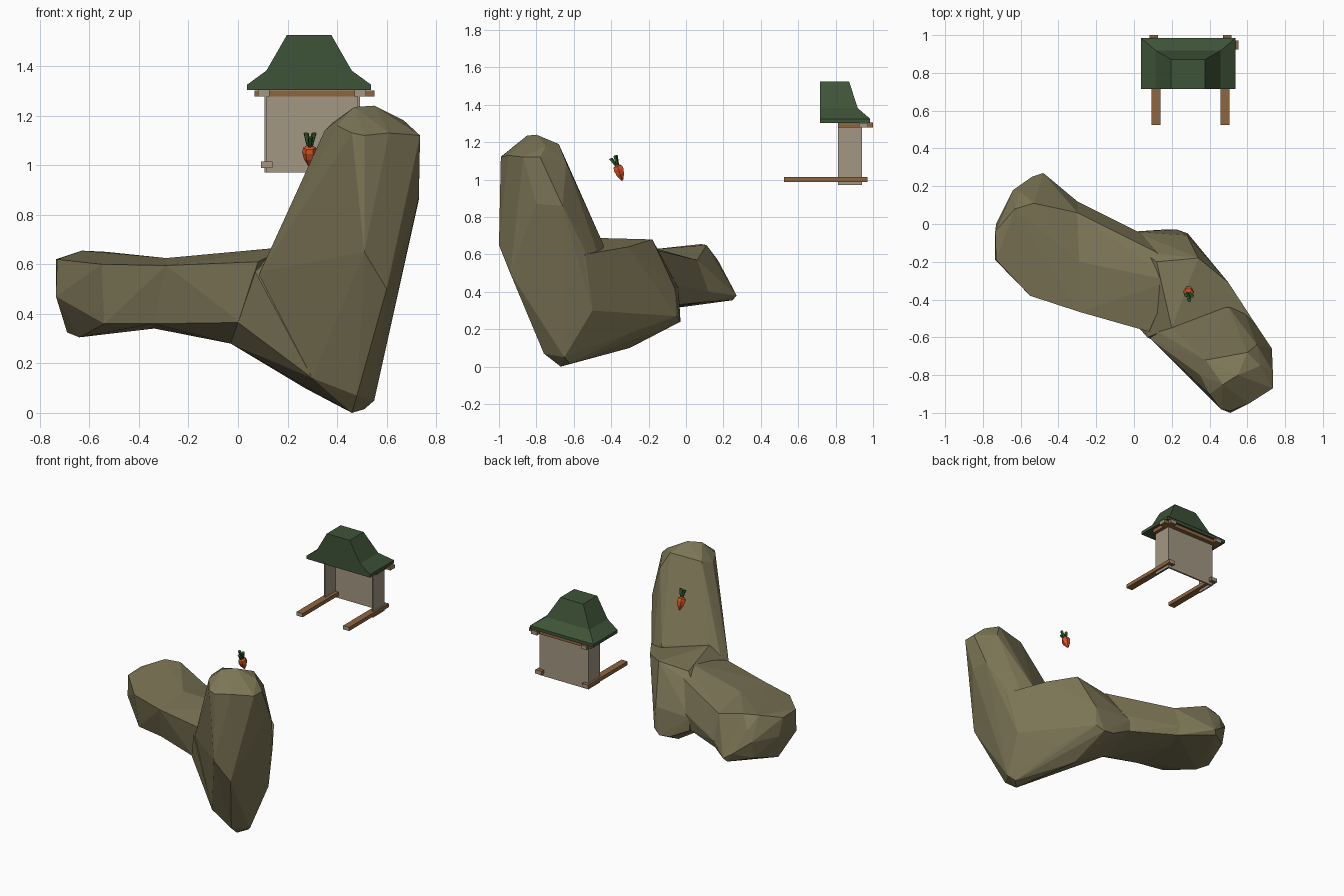
import bpy, bmesh, math
from mathutils import Matrix

if "Cube" in bpy.data.objects:
    bpy.data.objects.remove(bpy.data.objects["Cube"])


def material(name, rgb):
    m = bpy.data.materials.new(name)
    lin = [((c / 255 + 0.055) / 1.055) ** 2.4 for c in rgb]
    m.diffuse_color = (*lin, 1)
    m.use_nodes = True
    m.node_tree.nodes["Principled BSDF"].inputs["Base Color"].default_value = m.diffuse_color
    return m


STONE = material("olive stone", (123, 116, 85))
ROOF = material("roof green", (63, 83, 56))
WALL = material("plaster grey", (162, 151, 131))
WOOD = material("beam brown", (143, 101, 64))
ORANGE = material("carrot orange", (218, 84, 38))
LEAF = material("leaf green", (54, 102, 50))


def finish(name, bm, *mats):
    bmesh.ops.recalc_face_normals(bm, faces=bm.faces)
    me = bpy.data.meshes.new(name)
    bm.to_mesh(me)
    bm.free()
    for m in mats:
        me.materials.append(m)
    ob = bpy.data.objects.new(name, me)
    bpy.context.collection.objects.link(ob)
    return ob


def hull(name, pts, mat):
    bm = bmesh.new()
    vs = [bm.verts.new(p) for p in pts]
    r = bmesh.ops.convex_hull(bm, input=vs)
    junk = {v for v in r["geom_interior"] + r["geom_unused"]
            if isinstance(v, bmesh.types.BMVert)}
    bmesh.ops.delete(bm, geom=list(junk), context='VERTS')
    return finish(name, bm, mat)


def box(name, x, y, z, mat, end_axis=None):
    """Box between ranges; the two faces along end_axis get the cut-end colour."""
    bm = bmesh.new()
    bmesh.ops.create_cube(bm, size=1)
    for v in bm.verts:
        v.co = [(a + b) / 2 + c * (b - a) for (a, b), c in zip((x, y, z), v.co)]
    bm.normal_update()
    if end_axis is not None:
        for f in bm.faces:
            f.material_index = int(abs(f.normal[end_axis]) > 0.9)
        return finish(name, bm, mat, WALL)
    return finish(name, bm, mat)


# --- Boulder: faceted lumps fused into one rock ---
tower = [(.35, -.8, 1.14), (.38, -.72, 1.17), (.40, -.9, 1.16), (.46, -.98, 1.13),
         (.51, -.99, 1.12), (.47, -.85, 1.235), (.55, -.8, 1.24), (.61, -.95, 1.13),
         (.67, -.75, 1.18), (.60, -.68, 1.19), (.65, -.64, 1.09), (.735, -.78, 1.12),
         (.735, -.87, 1.12), (.73, -.66, .86), (.73, -.8, .87), (.63, -.8, .49),
         (.51, -1.0, .65), (.6, -.94, .5), (.5, -.44, .65), (.58, -.46, .57),
         (.65, -.54, .62), (.2, -.55, .69), (.09, -.61, .57), (.46, -.67, 0),
         (.51, -.62, .015), (.55, -.65, .05), (.48, -.76, .07), (.3, -.72, .14),
         (.59, -.5, .3), (.01, -.5, .365)]
base = [(.34, -.18, .68), (.2, -.55, .69), (.5, -.31, .64), (.12, -.2, .66),
        (.07, -.6, .57), (0, -.52, .365), (-.03, -.35, .28), (0, -.04, .33),
        (0, -.04, .42), (.15, -.03, .25), (.23, -.03, .24), (.285, -.05, .27),
        (.28, -.06, .42), (.05, -.15, .6), (.27, -.3, .10), (.4, -.3, .18),
        (.46, -.67, 0), (.51, -.62, .015), (.55, -.65, .05), (.58, -.46, .57),
        (.65, -.54, .6), (.3, -.72, .14), (.59, -.5, .3)]
waist = [(-.29, -.2, .625), (-.29, -.465, .595), (-.34, -.38, .36), (-.36, -.05, .345),
         (-.3, .12, .40), (-.3, .06, .57), (-.3, .1, .345)]
arm_end = [(-.735, -.04, .62), (-.735, -.19, .47), (-.73, -.19, .62), (-.55, -.38, .60),
           (-.54, -.34, .36), (-.64, -.12, .305), (-.69, -.05, .325), (-.73, 0, .5),
           (-.64, .18, .5), (-.64, .15, .38), (-.6, .17, .57), (-.54, .25, .42),
           (-.48, .27, .38), (-.5, .25, .355), (-.63, .08, .655), (-.53, .11, .65)]
arm_root = [(0, -.05, .33), (.04, -.05, .44), (.2, -.3, .67), (.08, -.57, .61),
            (.01, -.52, .365), (-.03, -.35, .28), (.12, -.15, .62)]
rock = hull("boulder", tower, STONE)
for pts in (base, waist + arm_root, waist + arm_end):
    part = hull("boulder_lump", pts, STONE)
    mod = rock.modifiers.new("fuse", 'BOOLEAN')
    mod.operation, mod.solver, mod.object = 'UNION', 'EXACT', part
    bpy.context.view_layer.objects.active = rock
    bpy.ops.object.modifier_apply(modifier=mod.name)
    bpy.data.objects.remove(part)

# --- Flared half roof: stacked rings (half width, back y, z), flat front ---
CX, FRONT = .287, .716
bm = bmesh.new()
rings = []
for w, back, z in [(.25, .985, 1.303), (.25, .985, 1.325), (.172, .918, 1.382), (.09, .872, 1.525)]:
    rings.append([bm.verts.new(p) for p in ((CX - w, FRONT, z), (CX + w, FRONT, z),
                                            (CX + w, back, z), (CX - w, back, z))])
for lo, hi in zip(rings, rings[1:]):
    for i in range(4):
        j = (i + 1) % 4
        bm.faces.new((lo[i], lo[j], hi[j], hi[i]))
bm.faces.new(rings[0])
bm.faces.new(rings[-1])
finish("roof", bm, ROOF)

# --- Walls: back and two short sides, open at the front ---
ZW = (.970, 1.303)
box("back_wall", (.107, .493), (.93, .942), ZW, WALL)
box("left_wall", (.107, .117), (.812, .935), ZW, WALL)
box("right_wall", (.483, .493), (.812, .935), ZW, WALL)

# --- Beams with pale cut ends ---
box("eave_beam", (.067, .552), (.924, .972), (1.278, 1.302), WOOD, 0)
for side, s in (("left", -1), ("right", 1)):
    xl = CX - .002 + s * .183 + .014
    box(side + "_floor_beam", (xl - .024, xl + .024), (.525, .97), (.988, 1.014), WOOD, 1)
    xu = CX - .002 + s * .195 + .014
    box(side + "_roof_beam", (xu - .023, xu + .023), (.812, 1.0), (1.278, 1.304), WOOD, 1)

# --- Carrot: lathed six-sided root and three leaf stalks, leaning back ---
pose = Matrix.Translation((.289, -.340, .995)) @ Matrix.Rotation(.33, 4, 'X')
bm = bmesh.new()
prof = [(.005, 0), (.024, .034), (.030, .062), (.026, .080), (.010, .088)]
prev = None
for r, z in prof:
    ring = [bm.verts.new((r * math.cos(i * math.pi / 3), r * math.sin(i * math.pi / 3), z))
            for i in range(6)]
    if prev:
        for i in range(6):
            j = (i + 1) % 6
            bm.faces.new((prev[i], prev[j], ring[j], ring[i]))
    else:
        bm.faces.new(ring)
    prev = ring
bm.faces.new(prev)
bm.transform(pose)
finish("carrot_root", bm, ORANGE)

for i, (dx, dy, length) in enumerate([(-.014, .008, .058), (.018, .004, .060), (.003, -.018, .052)]):
    bm = bmesh.new()
    bmesh.ops.create_cone(bm, cap_ends=True, segments=5, radius1=.007, radius2=.011, depth=length)
    bmesh.ops.translate(bm, verts=bm.verts, vec=(dx * .3, dy * .3, length / 2 + .08))
    for v in bm.verts:
        if v.co.z > .1:
            v.co.x += dx * .7
            v.co.y += dy * .9
    bm.transform(pose)
    finish("carrot_leaf_%d" % (i + 1), bm, LEAF)
